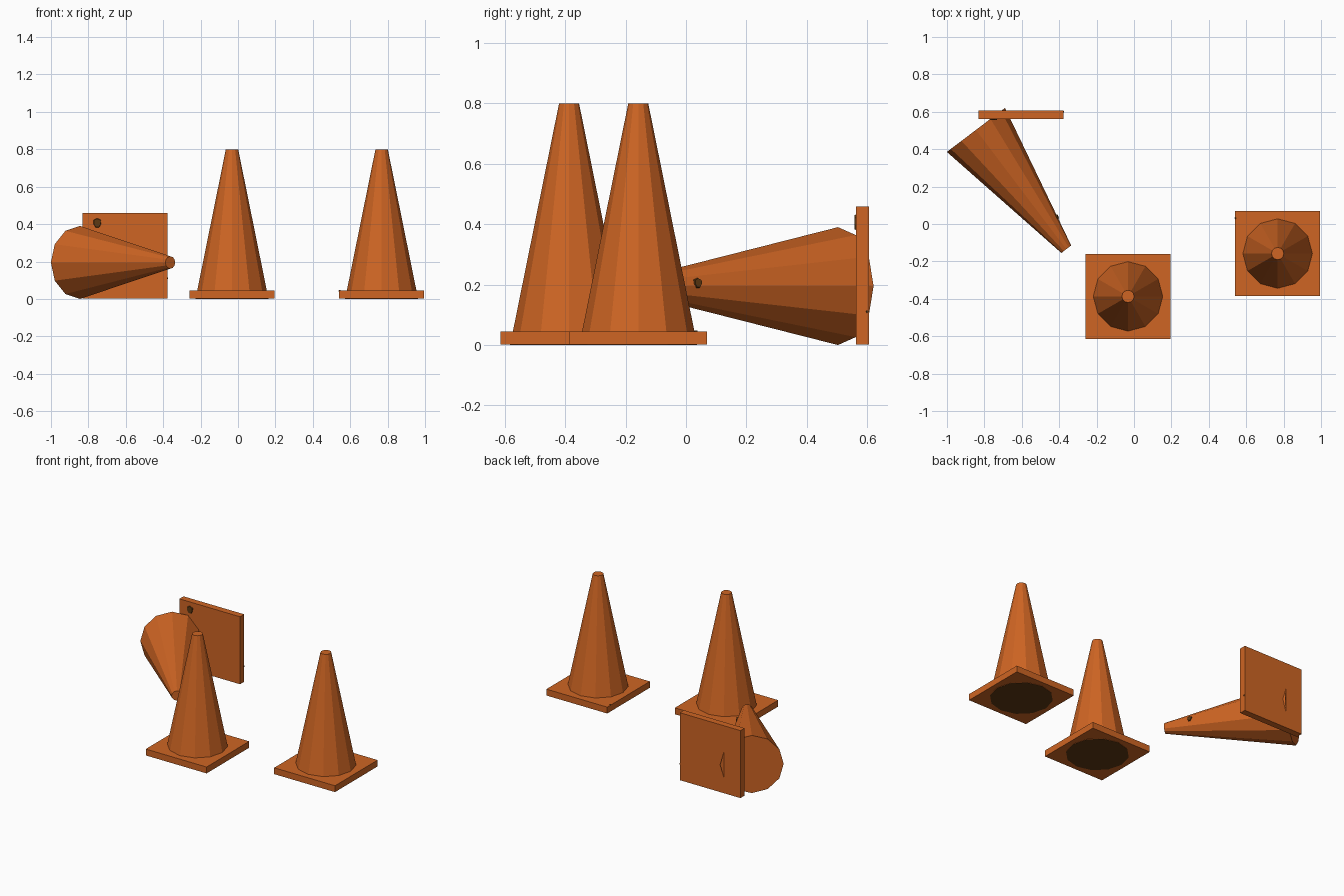
import bpy, bmesh, math
from mathutils import Vector, Matrix

if "Cube" in bpy.data.objects:
    bpy.data.objects.remove(bpy.data.objects["Cube"])


def material(name, rgb):
    m = bpy.data.materials.new(name)
    m.diffuse_color = (*rgb, 1)
    m.use_nodes = True
    m.node_tree.nodes["Principled BSDF"].inputs["Base Color"].default_value = m.diffuse_color
    return m


ORANGE = material("cone_orange", (0.62, 0.130, 0.017))
DARK = material("dark_brown", (0.11, 0.040, 0.006))


def finish(name, bm, mats):
    mesh = bpy.data.meshes.new(name)
    bm.to_mesh(mesh)
    bm.free()
    for m in mats:
        mesh.materials.append(m)
    ob = bpy.data.objects.new(name, mesh)
    bpy.context.collection.objects.link(ob)
    return ob


def box(name, lo, hi):
    lo, hi = Vector(lo), Vector(hi)
    bm = bmesh.new()
    bmesh.ops.create_cube(bm, size=1, matrix=Matrix.Translation((lo + hi) / 2)
                          @ Matrix.Diagonal((*(hi - lo), 1)))
    return finish(name, bm, [ORANGE])


def cone_body(name, foot, direction, dark_foot):
    """Twelve-sided tapered body from its foot along a direction."""
    bm = bmesh.new()
    bmesh.ops.create_cone(bm, cap_ends=True, segments=12, radius1=0.195,
                          radius2=0.033, depth=0.8,
                          matrix=Matrix.Translation((0, 0, 0.4)))
    bm.normal_update()
    for f in bm.faces:
        if f.normal.z < -0.9 and dark_foot:
            f.material_index = 1
    rot = Vector(direction).to_track_quat('Z', 'Y').to_matrix().to_4x4()
    if direction[2] == 1:
        rot = Matrix.Identity(4)
    bm.transform(Matrix.Translation(foot) @ rot)
    return finish(name, bm, [ORANGE, DARK])


def scuff(name, pos, normal, radius):
    """Thin irregular dark mark lying on a surface."""
    bm = bmesh.new()
    bmesh.ops.create_cone(bm, cap_ends=True, segments=7, radius1=radius,
                          radius2=radius * 0.85, depth=0.008)
    for v in bm.verts:
        v.co.x *= 0.85 + 0.15 * math.sin(v.co.y / radius * 3)
    bm.transform(Matrix.Translation(pos)
                 @ Vector(normal).to_track_quat('Z', 'Y').to_matrix().to_4x4())
    return finish(name, bm, [DARK])


# Two standing cones on square bases
H = 0.2275
for label, cx, cy in (("middle", -0.032, -0.387), ("right", 0.768, -0.158)):
    box(f"{label}_base", (cx - H, cy - H, 0.002), (cx + H, cy + H, 0.045))
    cone_body(f"{label}_cone", (cx, cy, 0), (0, 0, 1), True)

# Fallen cone with its base standing on edge
axis = Vector((0.6035, -0.797, 0))
cone_body("fallen_cone", (-0.845, 0.503, 0.195), axis, False)
box("fallen_base", (-0.832, 0.562, 0.002), (-0.378, 0.606, 0.458))

# Dark scuff marks
scuff("base_scuff", (-0.752, 0.561, 0.405), (0, -1, 0), 0.028)
scuff("cone_scuff", (-0.410, 0.040, 0.205), (0.797 + 0.12, 0.6035 - 0.16, 0.1), 0.018)
scuff("edge_scuff", (-0.378, 0.600, 0.11), (1, 0, 0), 0.005)
scuff("corner_scuff", (0.543, 0.033, 0.044), (0, 0, 1), 0.006)
